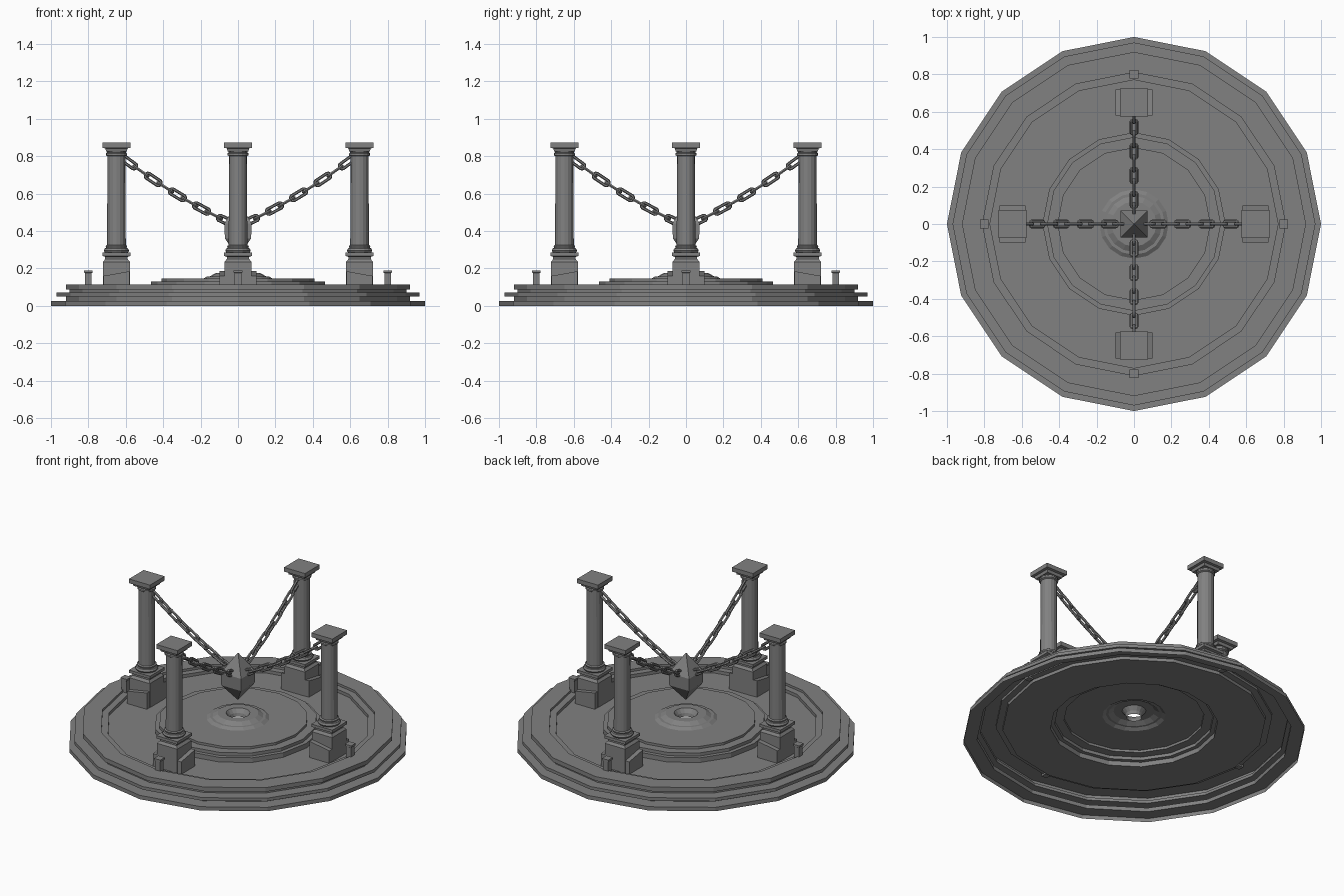
import bpy, bmesh, math
from mathutils import Matrix, Vector

old = bpy.data.objects.get("Cube")
if old:
    bpy.data.objects.remove(old, do_unlink=True)


def material(name, rgb):
    m = bpy.data.materials.new(name)
    m.use_nodes = True
    m.diffuse_color = (*rgb, 1)
    m.node_tree.nodes["Principled BSDF"].inputs["Base Color"].default_value = (*rgb, 1)
    return m


stone = material("grey stone", (0.22, 0.22, 0.22))


def finish(name, bm, turn=0.0):
    mesh = bpy.data.meshes.new(name)
    bm.to_mesh(mesh)
    bm.free()
    mesh.materials.append(stone)
    ob = bpy.data.objects.new(name, mesh)
    ob.rotation_euler.z = turn
    bpy.context.collection.objects.link(ob)
    return ob


def loft(bm, profile, sides, centre=(0, 0), square=False, capped=True):
    """Stack rings of (radius, height); square rings use the half width."""
    grow = math.sqrt(2) if square else 1
    start = math.pi / 4 if square else 0
    rings = []
    for r, z in profile:
        rings.append([bm.verts.new((centre[0] + grow * r * math.cos(start + math.tau * i / sides),
                                    centre[1] + grow * r * math.sin(start + math.tau * i / sides), z))
                      for i in range(sides)])
    for low, high in zip(rings, rings[1:]):
        for i in range(sides):
            j = (i + 1) % sides
            bm.faces.new((low[i], low[j], high[j], high[i]))
    if capped:
        bm.faces.new(rings[0][::-1])
        bm.faces.new(rings[-1])


# Stepped round platform: a hollow shell with a hole in the middle
bm = bmesh.new()
loft(bm, [(1, 0), (1, .025), (.92, .025), (.92, .05), (.97, .05), (.97, .07),
          (.9, .07), (.9, .088), (.92, .088), (.92, .115), (.81, .115), (.81, .1),
          (.77, .1), (.77, .08), (.49, .08), (.49, .11), (.465, .11), (.465, .13),
          (.41, .13), (.41, .145), (.185, .145), (.165, .158), (.15, .158), (.12, .175),
          (.07, .175), (.05, .15), (.045, .13)], 16, capped=False)
finish("platform", bm)

# Faceted hanging crystal
bm = bmesh.new()
loft(bm, [(.002, .26), (.07, .36), (.073, .44), (.002, .56)], 4, square=True)
finish("hanging_crystal", bm)

REACH = .65


def make_pillar(side, turn):
    c = (REACH, 0)
    # Pedestal with moulded top
    bm = bmesh.new()
    loft(bm, [(.072, .08), (.072, .235), (.06, .25), (.06, .262), (.075, .267), (.075, .285)],
         4, c, square=True)
    finish(side + "_pedestal", bm, turn)
    # Shaft with rounded foot and collar
    bm = bmesh.new()
    loft(bm, [(.062, .285), (.068, .295), (.062, .307), (.055, .31), (.058, .32), (.05, .325),
              (.048, .8), (.056, .805), (.056, .815), (.05, .82), (.056, .835)], 16, c)
    finish(side + "_shaft", bm, turn)
    # Square capital
    bm = bmesh.new()
    loft(bm, [(.055, .825), (.06, .842), (.075, .845), (.075, .872)], 4, c, square=True)
    finish(side + "_capital", bm, turn)
    # Sloping buttress plates on both flanks
    bm = bmesh.new()
    for s in (-1, 1):
        outline = [(.58, .08), (.72, .08), (.72, .16), (.58, .185)]
        near = [bm.verts.new((x, s * .07, z)) for x, z in outline]
        far = [bm.verts.new((x, s * .1, z)) for x, z in outline]
        bm.faces.new(near)
        bm.faces.new(far)
        for i in range(4):
            j = (i + 1) % 4
            bm.faces.new((near[i], near[j], far[j], far[i]))
    bmesh.ops.recalc_face_normals(bm, faces=bm.faces)
    finish(side + "_buttresses", bm, turn)
    # Little marker post on the rim
    bm = bmesh.new()
    loft(bm, [(.018, .09), (.018, .175), (.023, .178), (.023, .19)], 4, (.8, 0), square=True)
    finish(side + "_marker_post", bm, turn)


def add_link(bm, place, length=.112, width=.048, wire=.0085):
    """One oval chain link lying in the local XY plane."""
    bend = width / 2 - wire
    straight = length / 2 - width / 2
    rings = []
    for i in range(12):
        a = math.tau * (i + .5) / 12
        out = Vector((math.cos(a), math.sin(a), 0))
        mid = out * bend + Vector((math.copysign(straight, out.x), 0, 0))
        rings.append([bm.verts.new(place @ (mid + out * wire * math.cos(b) + Vector((0, 0, wire * math.sin(b)))))
                      for b in (math.tau * k / 6 for k in range(6))])
    for i in range(12):
        p, q = rings[i], rings[(i + 1) % 12]
        for k in range(6):
            n = (k + 1) % 6
            bm.faces.new((p[k], q[k], q[n], p[n]))


def sag(r):
    return .425 + .44 * r + .25 * r * r


def make_chain(side, turn):
    bm = bmesh.new()
    count = 9
    for i in range(count):
        r = .583 - i * (.583 - .065) / (count - 1)
        slope = math.atan(.44 + .5 * r)
        place = Matrix.Translation((r, 0, sag(r))) @ Matrix.Rotation(-slope, 4, 'Y')
        if i % 2 == 0:
            place = place @ Matrix.Rotation(math.pi / 2, 4, 'X')
        add_link(bm, place)
    bmesh.ops.recalc_face_normals(bm, faces=bm.faces)
    finish(side + "_chain", bm, turn)


# Four pillars, each chained to the crystal
for n, side in enumerate(("left", "back", "right", "front")):
    make_pillar(side, n * math.pi / 2)
    make_chain(side, n * math.pi / 2)
